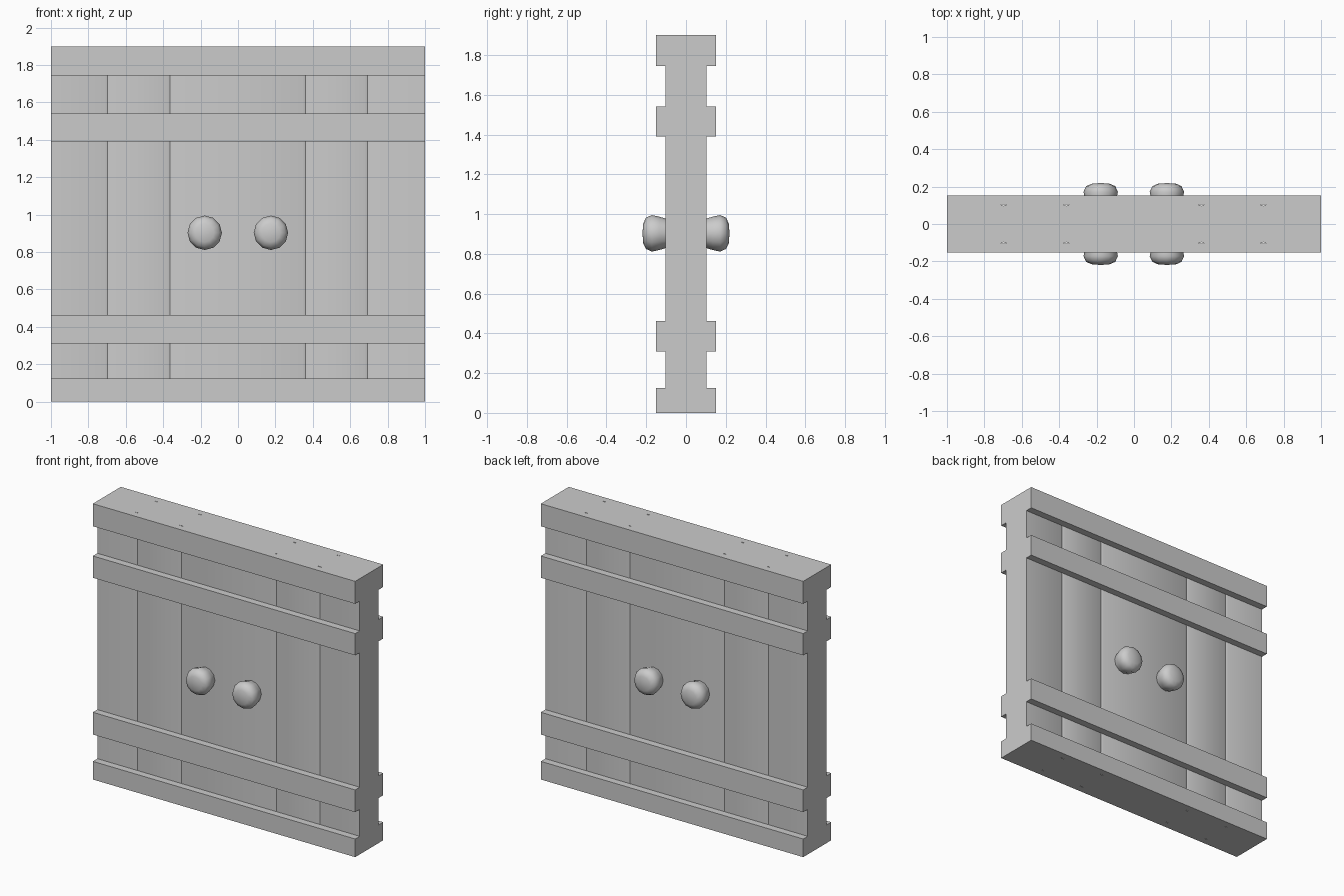
import bpy, bmesh, math

if "Cube" in bpy.data.objects:
    bpy.data.objects.remove(bpy.data.objects["Cube"])

H = 1.9        # door height
T = 0.103      # half thickness of the planked panel
R = 0.152      # half thickness including rails


def finish(name, bm, smooth=None):
    bmesh.ops.recalc_face_normals(bm, faces=bm.faces)
    me = bpy.data.meshes.new(name)
    bm.to_mesh(me)
    bm.free()
    ob = bpy.data.objects.new(name, me)
    bpy.context.collection.objects.link(ob)
    if smooth is not None:
        bpy.context.view_layer.objects.active = ob
        ob.select_set(True)
        bpy.ops.object.shade_smooth_by_angle(angle=math.radians(smooth))
        ob.select_set(False)
    return ob


# Panel: plan outline with shallow V grooves between planks, extruded upwards
side = [(-1, -T)]
for x in (-0.697, -0.363, 0.36, 0.692):
    side += [(x - 0.015, -T), (x, -T + 0.006), (x + 0.015, -T)]
side.append((1, -T))
outline = side + [(x, -y) for x, y in reversed(side)]
bm = bmesh.new()
base = bm.faces.new([bm.verts.new((x, y, 0)) for x, y in outline])
top = bmesh.ops.extrude_face_region(bm, geom=[base])["geom"]
bmesh.ops.translate(bm, vec=(0, 0, H), verts=[v for v in top if isinstance(v, bmesh.types.BMVert)])
finish("door_panel", bm, 35)

# Horizontal rails on both faces
for i, (z0, z1) in enumerate([(0, 0.125), (0.31, 0.463), (1.39, 1.54), (1.745, H)]):
    for s, tag in ((-1, "front"), (1, "back")):
        bm = bmesh.new()
        bmesh.ops.create_cube(bm, size=1)
        bmesh.ops.scale(bm, vec=(2, R - T, z1 - z0), verts=bm.verts)
        bmesh.ops.translate(bm, vec=(0, s * (R + T) / 2, (z0 + z1) / 2), verts=bm.verts)
        finish(f"{tag}_rail_{i + 1}", bm)

# Round knobs: (distance from door centre, radius) rings, closed at both ends
PROFILE = [(0.095, 0.072), (0.135, 0.084), (0.172, 0.092), (0.202, 0.078), (0.215, 0.05)]
N = 12
for s, tag in ((-1, "front"), (1, "back")):
    for x, where in ((-0.178, "left"), (0.176, "right")):
        bm = bmesh.new()
        rings = [[bm.verts.new((x + r * math.cos(math.tau * k / N), s * d,
                                0.903 + r * math.sin(math.tau * k / N)))
                  for k in range(N)] for d, r in PROFILE]
        for a, b in zip(rings, rings[1:]):
            for k in range(N):
                j = (k + 1) % N
                bm.faces.new((a[k], a[j], b[j], b[k]))
        bm.faces.new(rings[0])
        tip = bm.verts.new((x, s * 0.219, 0.903))
        for k in range(N):
            bm.faces.new((rings[-1][k], rings[-1][(k + 1) % N], tip))
        finish(f"{tag}_{where}_knob", bm, 60)
